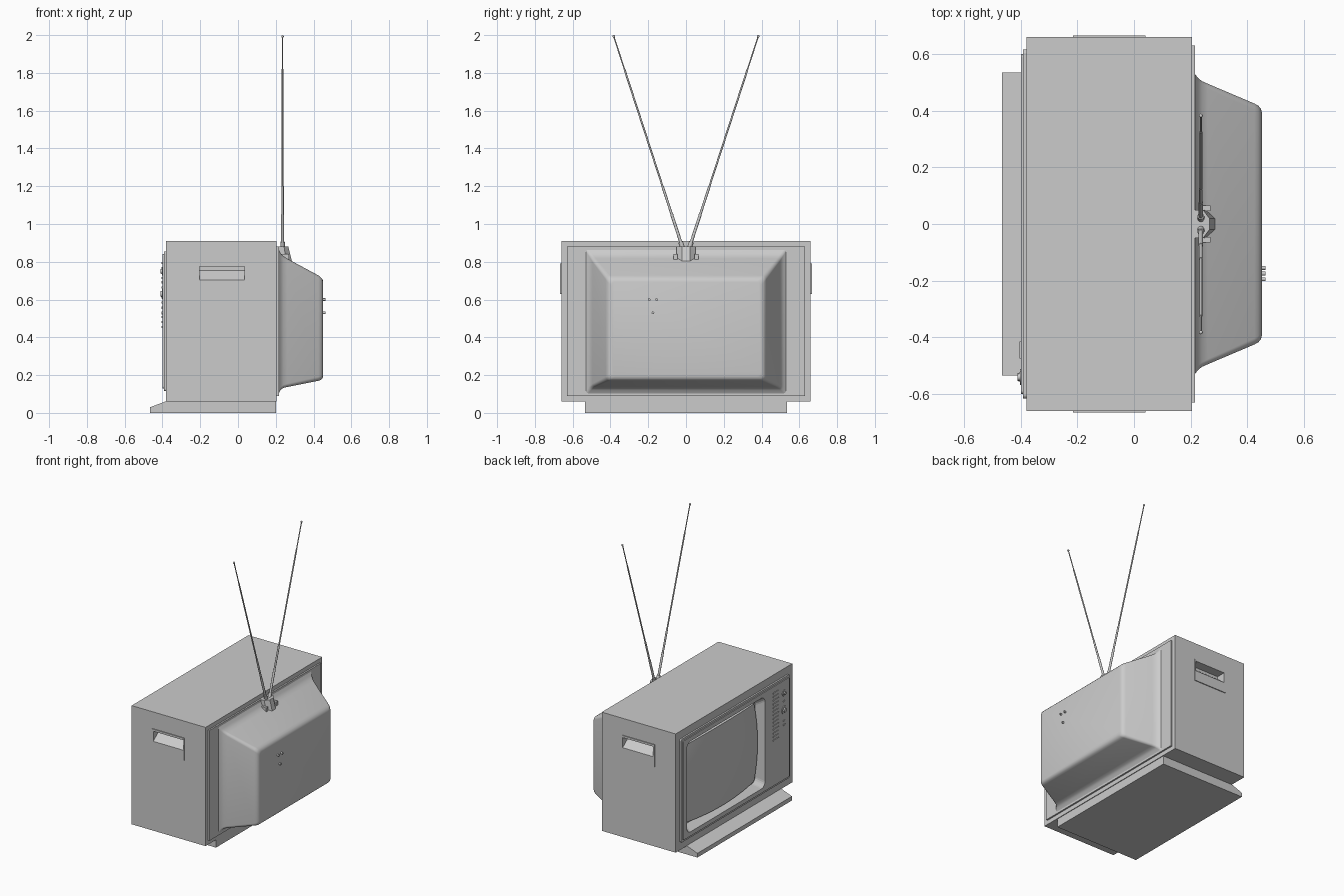
import bpy, bmesh, math
from mathutils import Vector

if "Cube" in bpy.data.objects:
    bpy.data.objects.remove(bpy.data.objects["Cube"])


def make(name, bm, smooth=None):
    bmesh.ops.recalc_face_normals(bm, faces=bm.faces)
    me = bpy.data.meshes.new(name)
    bm.to_mesh(me)
    bm.free()
    ob = bpy.data.objects.new(name, me)
    bpy.context.collection.objects.link(ob)
    if smooth:
        bpy.ops.object.select_all(action='DESELECT')
        ob.select_set(True)
        bpy.context.view_layer.objects.active = ob
        bpy.ops.object.shade_smooth_by_angle(angle=math.radians(smooth))
    return ob


def loft(name, rings, smooth=None):
    """Skin a list of equal-length point rings and cap both ends."""
    bm = bmesh.new()
    vs = [[bm.verts.new(p) for p in r] for r in rings]
    n = len(vs[0])
    for a, b in zip(vs, vs[1:]):
        for i in range(n):
            j = (i + 1) % n
            bm.faces.new((a[i], a[j], b[j], b[i]))
    bm.faces.new(vs[0])
    bm.faces.new(vs[-1])
    return make(name, bm, smooth)


def box(name, x0, x1, y0, y1, z0, z1):
    ring = lambda x: [(x, y0, z0), (x, y1, z0), (x, y1, z1), (x, y0, z1)]
    return loft(name, [ring(x0), ring(x1)])


def rrect(x, y0, y1, z0, z1, r, n=5):
    """Rounded rectangle ring in the yz plane."""
    pts = []
    for k, (cy, cz) in enumerate([(y1 - r, z1 - r), (y0 + r, z1 - r), (y0 + r, z0 + r), (y1 - r, z0 + r)]):
        for i in range(n + 1):
            a = math.pi / 2 * (k + i / n)
            pts.append((x, cy + r * math.cos(a), cz + r * math.sin(a)))
    return pts


def rod(name, a, b, r, r2=None, n=12):
    """Cylinder or cone between two points."""
    a, b = Vector(a), Vector(b)
    q = (b - a).to_track_quat('Z', 'Y')
    ring = lambda c, rad: [c + q @ Vector((rad * math.cos(t), rad * math.sin(t), 0))
                           for t in (2 * math.pi * i / n for i in range(n))]
    return loft(name, [ring(a, r), ring(b, r if r2 is None else r2)], 40)


def cut(target, cutter):
    m = target.modifiers.new("cut", 'BOOLEAN')
    m.operation, m.solver, m.object = 'DIFFERENCE', 'EXACT', cutter
    bpy.context.view_layer.objects.active = target
    bpy.ops.object.modifier_apply(modifier=m.name)


# Cabinet, front bezel and back rim panel
cabinet = box("cabinet", -0.38, 0.205, -0.66, 0.66, 0.06, 0.91)
bezel_step = loft("bezel_step", [rrect(x, -0.615, 0.615, 0.115, 0.855, 0.012, 3) for x in (-0.392, -0.375)])
bezel = loft("front_bezel", [rrect(x, -0.60, 0.60, 0.13, 0.84, 0.01, 3) for x in (-0.399, -0.385)])
box("back_panel", 0.20, 0.216, -0.63, 0.63, 0.09, 0.88)

# Tapered opening for the picture tube
opening = loft("opening_cutter", [rrect(-0.42, -0.335, 0.57, 0.15, 0.82, 0.04),
                                  rrect(-0.34, -0.295, 0.53, 0.19, 0.78, 0.04)])
for part in (cabinet, bezel_step, bezel):
    cut(part, opening)
bpy.data.objects.remove(opening)

# Bulging screen with bowed edges
bm = bmesh.new()
N = 20
grid = []
for i in range(N + 1):
    row = []
    for j in range(N + 1):
        u, v = 2 * i / N - 1, 2 * j / N - 1
        y = 0.1175 + 0.408 * u * (1 - 0.05 * v * v)
        z = 0.485 + 0.292 * v * (1 - 0.05 * u * u)
        row.append(bm.verts.new((-0.35 - 0.04 * (1 - u * u * 0.65 - v * v * 0.35), y, z)))
    grid.append(row)
for i in range(N):
    for j in range(N):
        bm.faces.new((grid[i][j], grid[i + 1][j], grid[i + 1][j + 1], grid[i][j + 1]))
ext = bmesh.ops.extrude_edge_only(bm, edges=[e for e in bm.edges if e.is_boundary])
for v in ext["geom"]:
    if isinstance(v, bmesh.types.BMVert):
        v.co.x = -0.338
make("screen", bm, 40)

# Speaker slats and control knobs on the right-hand strip
for i in range(14):
    z = 0.45 + i * 0.026
    box("speaker_slat", -0.404, -0.395, -0.475, -0.415, z, z + 0.010)
for z, r in ((0.75, 0.022), (0.63, 0.028)):
    rod("knob_dial", (-0.395, -0.54, z), (-0.403, -0.54, z), r, n=24)
    rod("knob", (-0.40, -0.54, z), (-0.411, -0.54, z), r * 0.6, r * 0.5, n=24)
for z in (0.69, 0.55, 0.52):
    box("control_button", -0.404, -0.395, -0.55, -0.53, z, z + 0.008)

# Recessed carrying handles on both sides
for s in (-1, 1):
    plate = box("handle_plate", -0.215, 0.04, *sorted((s * 0.65, s * 0.666)), 0.63, 0.79)
    prof = [(0.68, 0.775), (0.60, 0.775), (0.60, 0.755), (0.666, 0.703), (0.68, 0.703)]
    pocket = loft("pocket_cutter", [[(x, s * y, z) for y, z in prof] for x in (-0.205, 0.035)])
    cut(cabinet, pocket)
    cut(plate, pocket)
    bpy.data.objects.remove(pocket)

# Base with a sloping front lip
base = [(-0.465, 0), (0.2, 0), (0.2, 0.062), (-0.38, 0.062), (-0.465, 0.03)]
loft("base", [[(x, y, z) for x, z in base] for y in (-0.535, 0.535)])

# Flared back shell: x, half width, bottom, top, corner radius
shell = [(0.21, 0.535, 0.095, 0.872, 0.012), (0.217, 0.527, 0.105, 0.862, 0.012),
         (0.226, 0.515, 0.122, 0.845, 0.014), (0.24, 0.504, 0.132, 0.830, 0.016),
         (0.26, 0.495, 0.137, 0.817, 0.018), (0.425, 0.425, 0.170, 0.728, 0.022),
         (0.438, 0.418, 0.174, 0.718, 0.022), (0.447, 0.408, 0.182, 0.708, 0.022),
         (0.451, 0.395, 0.195, 0.695, 0.022)]
loft("back_shell", [rrect(x, -w, w, a, b, r) for x, w, a, b, r in shell], 35)

# Screws on the shell back
for y, z in ((-0.195, 0.6), (-0.155, 0.6), (-0.175, 0.53)):
    rod("terminal", (0.445, y, z), (0.464, y, z), 0.007)

# Antenna mount: tapered block with side tabs
plan = [(0, -0.05), (0.6, -0.05), (1, -0.02), (1, 0.02), (0.6, 0.05), (0, 0.05)]
loft("antenna_mount", [[(0.21 + d * t, y, z) for t, y in plan] for d, z in ((0.075, 0.805), (0.056, 0.88))])
for s in (-1, 1):
    box("mount_tab", 0.21, 0.27, *sorted((s * 0.045, s * 0.066)), 0.805, 0.84)

# Telescopic rabbit-ear rods
for s in (-1, 1):
    at = lambda z: (0.236, s * (0.02 + 0.363 * (z - 0.88) / 1.115), z)
    for z0, z1, r in ((0.86, 0.905, 0.012), (0.90, 1.05, 0.008), (1.05, 1.2, 0.0065),
                      (1.2, 1.82, 0.005), (1.82, 1.99, 0.0035)):
        rod("antenna_rod", at(z0), at(z1), r)
    bm = bmesh.new()
    bmesh.ops.create_uvsphere(bm, u_segments=12, v_segments=8, radius=0.007)
    bmesh.ops.translate(bm, verts=bm.verts, vec=at(1.993))
    make("antenna_tip", bm, 60)
